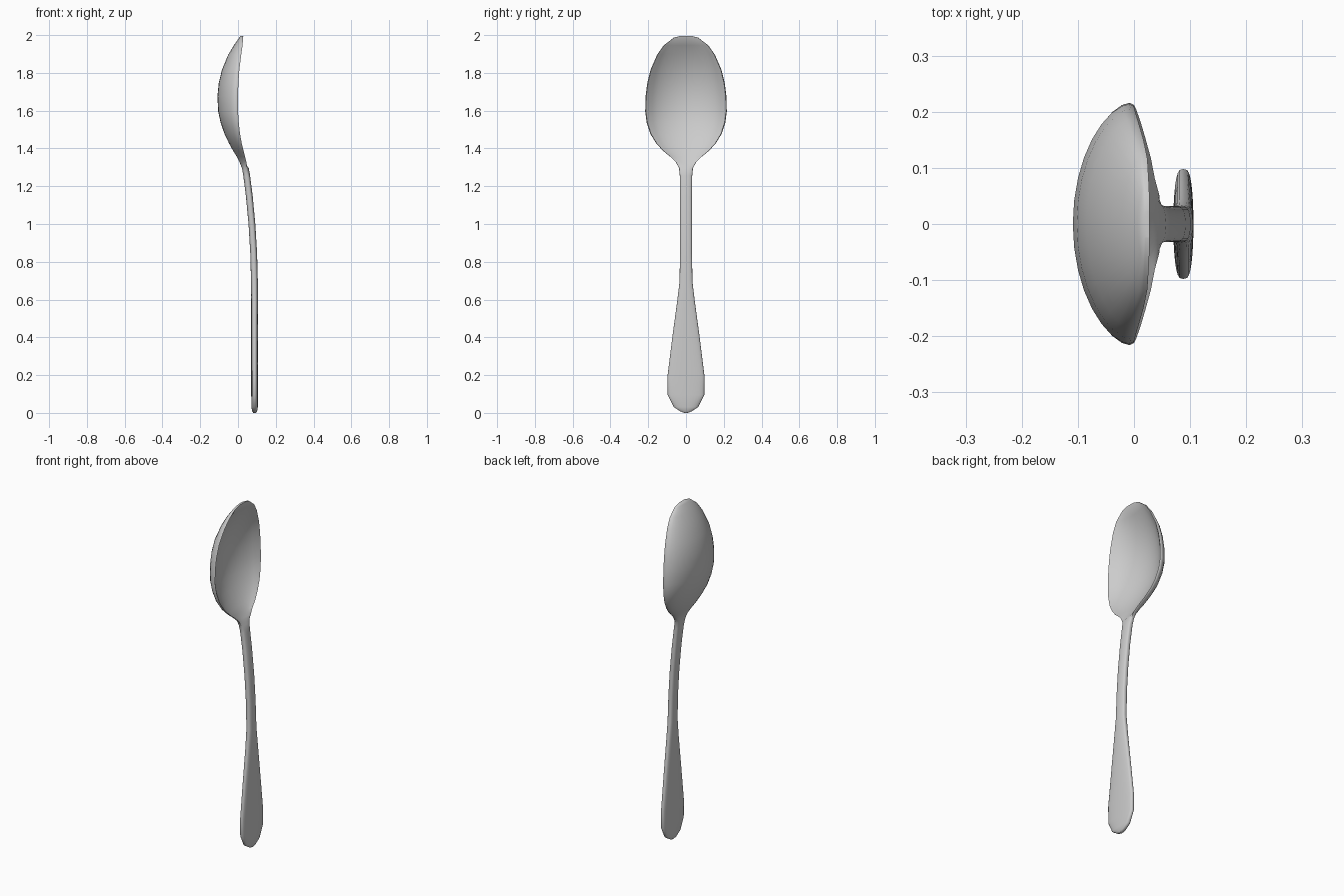
import bpy, bmesh, math

if "Cube" in bpy.data.objects:
    bpy.data.objects.remove(bpy.data.objects["Cube"])

# Bowl stations: height, half width, back x, rim x
BOWL = [(2.0, .025, .016, .028), (1.99, .065, .006, .027), (1.95, .118, -.022, .024),
        (1.9, .153, -.052, .017), (1.82, .188, -.085, .007), (1.75, .205, -.102, .002),
        (1.68, .214, -.109, 0), (1.6, .216, -.105, 0), (1.54, .208, -.092, .004),
        (1.48, .188, -.071, .011), (1.43, .157, -.047, .02), (1.39, .12, -.025, .03),
        (1.36, .083, -.006, .037), (1.33, .053, .009, .045)]
# Handle stations: height, half width, back x
HANDLE = [(1.3, .037, .021), (1.26, .033, .028), (1.15, .032, .042), (1.0, .032, .056),
          (.85, .032, .065), (.7, .034, .069), (.6, .046, .07), (.4, .073, .07),
          (.2, .098, .07), (.1, .097, .07), (.035, .065, .071), (.012, .03, .075), (.004, .01, .081)]
N = 16
US = [-math.cos(math.pi * i / N) for i in range(N + 1)]


def section(z, w, edge, back, front, rim, p_back, p_front, inner):
    """Closed cross-section: front face one way, back face the other."""
    pts = []
    for i, u in enumerate(US):
        f = max(0, 1 - (u / inner) ** 2) ** p_front
        x = edge if i in (0, N) else rim + (front - rim) * f
        pts.append((x, u * w, z))
    for u in reversed(US[1:-1]):
        pts.append((edge + (back - edge) * (1 - u * u) ** p_back, u * w, z))
    return pts


rings = []
# Hollow bowl
for z, w, back, rim in BOWL:
    front = min(rim, back + .024)
    rings.append(section(z, w, rim - .008, back, front, rim, .6, .75, .95))
# Flat, rounded handle
for z, w, back in HANDLE:
    mid = .088 if z < .7 else back + .018
    t = mid - back
    rings.append(section(z, w, mid, back, mid + t, mid, .3, .3, 1))

# Skin the sections into one spoon
bm = bmesh.new()
loops = [[bm.verts.new(p) for p in r] for r in rings]
for a, b in zip(loops, loops[1:]):
    for i in range(len(a)):
        j = (i + 1) % len(a)
        bm.faces.new((a[i], a[j], b[j], b[i]))
# End caps, bridged front to back
for r in (loops[0], loops[-1]):
    for i in range(N):
        quad = [r[i], r[i + 1], r[-(i + 1) % len(r)], r[-i % len(r)]]
        bm.faces.new(list(dict.fromkeys(quad)))
bmesh.ops.recalc_face_normals(bm, faces=bm.faces)

mesh = bpy.data.meshes.new("spoon")
bm.to_mesh(mesh)
bm.free()
spoon = bpy.data.objects.new("spoon", mesh)
bpy.context.collection.objects.link(spoon)
lo = min(v.co.z for v in mesh.vertices)
spoon.location.z = -lo
spoon.select_set(True)
bpy.context.view_layer.objects.active = spoon
bpy.ops.object.shade_smooth_by_angle(angle=math.radians(50))
